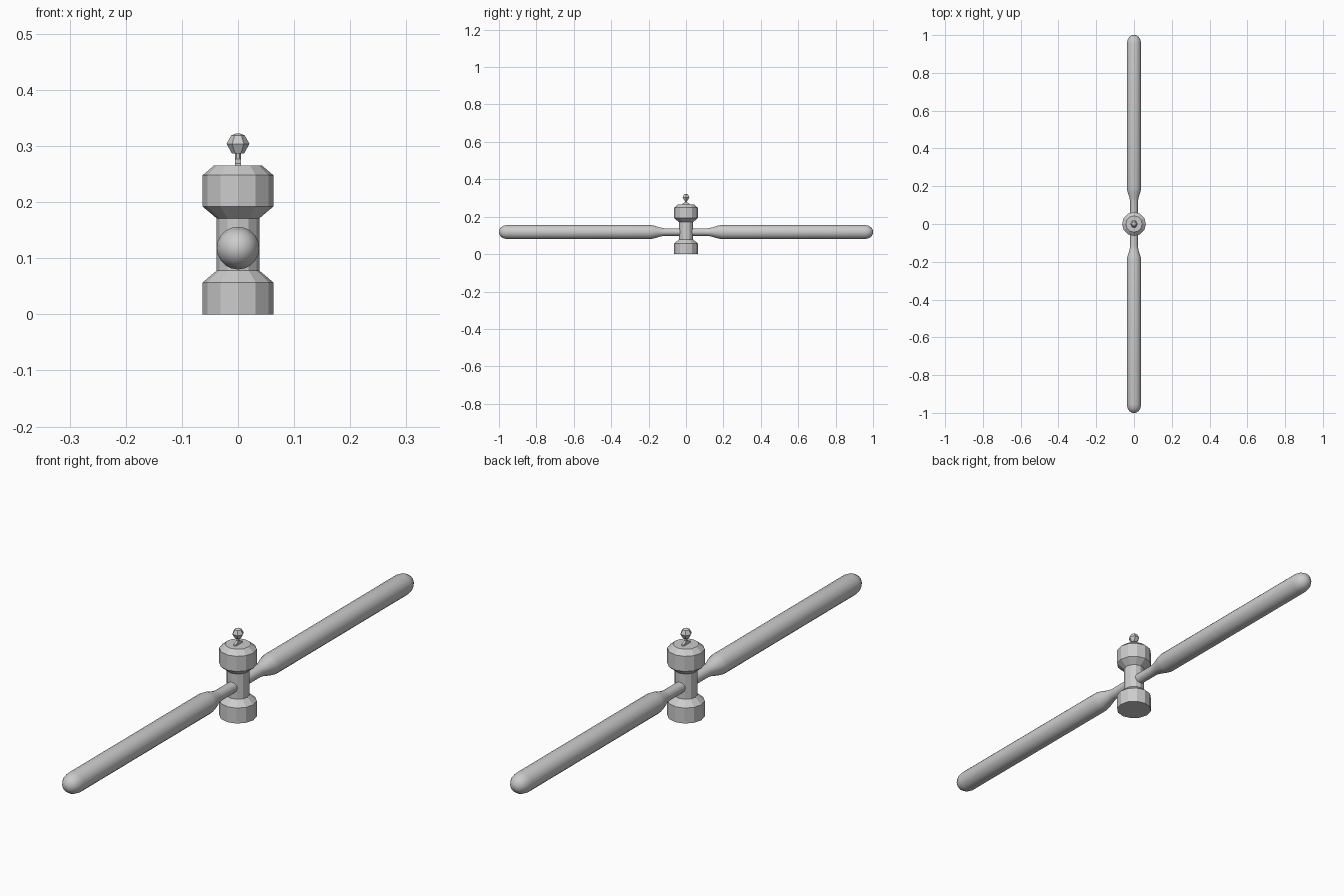
import bpy, bmesh
from math import cos, sin, tau, radians

if "Cube" in bpy.data.objects:
    bpy.data.objects.remove(bpy.data.objects["Cube"])

ARM_Z = 0.118


def finish(name, bm, smooth):
    bmesh.ops.recalc_face_normals(bm, faces=bm.faces)
    mesh = bpy.data.meshes.new(name)
    bm.to_mesh(mesh)
    bm.free()
    ob = bpy.data.objects.new(name, mesh)
    bpy.context.collection.objects.link(ob)
    if smooth:
        bpy.ops.object.select_all(action='DESELECT')
        ob.select_set(True)
        bpy.context.view_layer.objects.active = ob
        bpy.ops.object.shade_smooth_by_angle(angle=radians(40))
    return ob


def lathe(name, profile, sides, place, smooth=False):
    """Rings of (radius, height); place maps local (a, b, h) to the model."""
    bm = bmesh.new()
    rings = [[bm.verts.new(place(r * cos(tau * i / sides), r * sin(tau * i / sides), h))
              for i in range(sides)] for r, h in profile]
    for lo, hi in zip(rings, rings[1:]):
        for i in range(sides):
            j = (i + 1) % sides
            bm.faces.new((lo[i], lo[j], hi[j], hi[i]))
    bm.faces.new(rings[0])
    bm.faces.new(rings[-1])
    return finish(name, bm, smooth)


def upright(a, b, h):
    return (a, b, h)


# Spool-shaped hub with chamfered collars
lathe("hub", [(0.063, 0), (0.063, 0.057), (0.038, 0.078), (0.038, 0.171),
              (0.063, 0.192), (0.063, 0.248), (0.043, 0.265)], 12, upright)

# Low-poly ball on a thin stem
lathe("stem", [(0.005, 0.26), (0.005, 0.292)], 6, upright)
lathe("ball_knob", [(0.011, 0.287), (0.0205, 0.304), (0.012, 0.319), (0.004, 0.322)], 6, upright)

# Thin tab under the stem, lying along the arms
bm = bmesh.new()
tab = [(-0.02, 0.262), (0.02, 0.262), (0.02, 0.269), (0.006, 0.277), (-0.006, 0.277), (-0.02, 0.269)]
face = bm.faces.new([bm.verts.new((-0.005, y, z)) for y, z in tab])
ext = bmesh.ops.extrude_face_region(bm, geom=[face])
bmesh.ops.translate(bm, vec=(0.01, 0, 0),
                    verts=[g for g in ext["geom"] if isinstance(g, bmesh.types.BMVert)])
finish("stem_tab", bm, False)

# Two rounded arms, thin at the hub and thick along the grip
arm = [(0.02, 0.02), (0.02, 0.115), (0.024, 0.138), (0.034, 0.17), (0.038, 0.19),
       (0.038, 0.955), (0.034, 0.975), (0.025, 0.99), (0.013, 0.998), (0.003, 1.0)]
for name, side in (("front_arm", -1), ("back_arm", 1)):
    lathe(name, arm, 20, lambda a, b, h, s=side: (a, s * h, ARM_Z + b), smooth=True)
